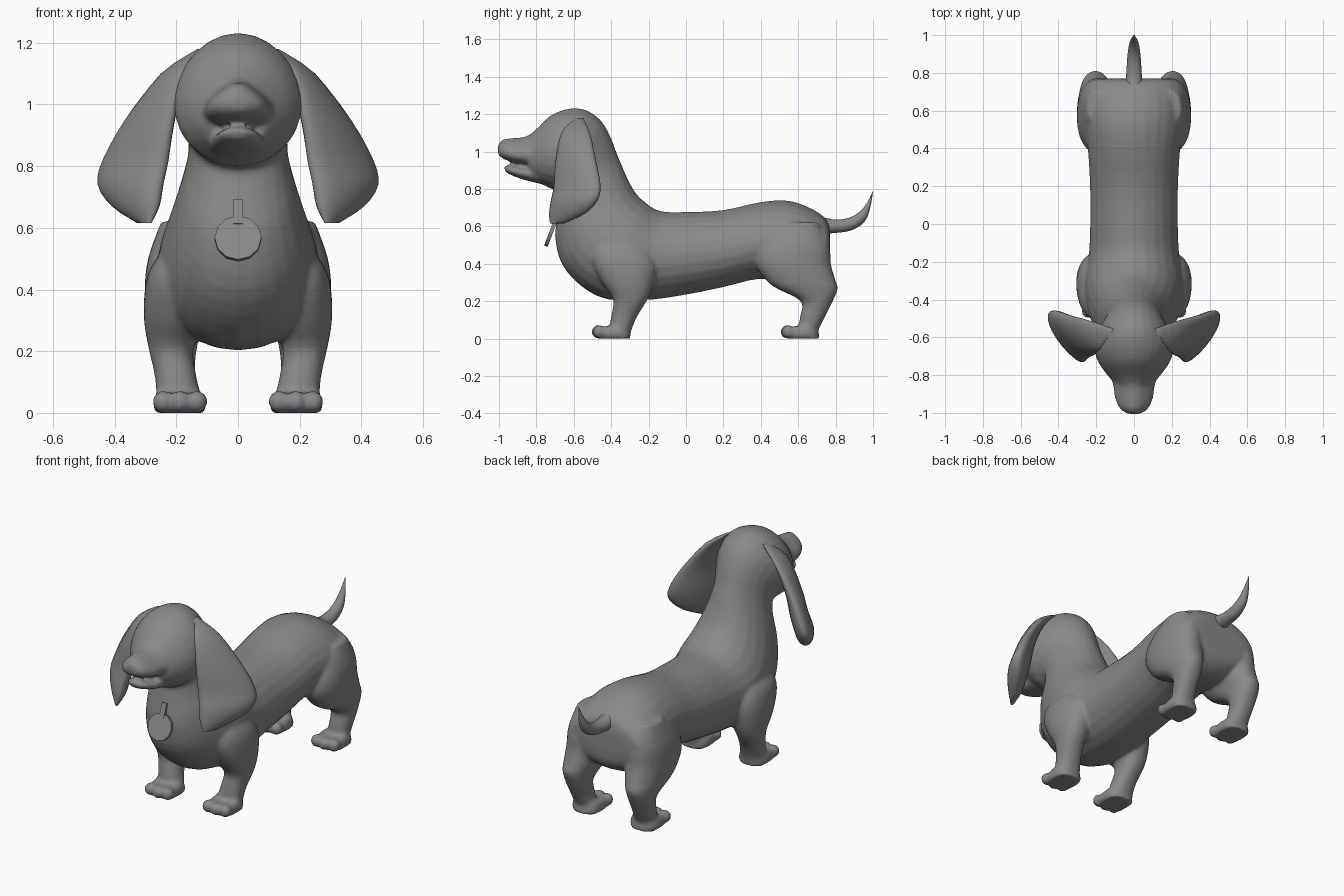
import bpy
import bmesh
import math
from mathutils import Vector, Matrix

cube = bpy.data.objects.get("Cube")
if cube:
    bpy.data.objects.remove(cube, do_unlink=True)

# One plain grey for the whole figure
grey = bpy.data.materials.new("plain_grey")
grey.use_nodes = True
colour = (0.25, 0.25, 0.25, 1)
grey.diffuse_color = colour
grey.node_tree.nodes["Principled BSDF"].inputs["Base Color"].default_value = colour

SIDES = 24
STEPS = 3


def ring(a, b, half_width, power=1.0, sag=0.0):
    """Rounded section whose long axis runs from a to b; sag widens it towards b."""
    a, b, w = Vector(a), Vector(b), Vector(half_width)
    centre, reach = (a + b) / 2, (a - b) / 2

    def soft(v):
        return math.copysign(abs(v) ** power, v)

    points = []
    for i in range(SIDES):
        angle = math.tau * i / SIDES
        along, across = soft(math.cos(angle)), soft(math.sin(angle))
        points.append(centre + reach * along + w * across * (1 - sag * along))
    return points


def blend(p, q, r, s, t):
    """Smooth curve from q to r."""
    return (q * 2 + (r - p) * t + (p * 2 - q * 5 + r * 4 - s) * t ** 2
            + (q * 3 - p - r * 3 + s) * t ** 3) / 2


def loft(bm, rings):
    """Skin a run of sections, with smooth steps in between, and cap both ends."""
    last = len(rings) - 1
    sections = []
    for k in range(last):
        group = [rings[max(k - 1, 0)], rings[k], rings[k + 1], rings[min(k + 2, last)]]
        for step in range(STEPS):
            sections.append([blend(*pts, step / STEPS) for pts in zip(*group)])
    sections.append(rings[last])
    loops = [[bm.verts.new(p) for p in section] for section in sections]
    for low, high in zip(loops, loops[1:]):
        for i in range(SIDES):
            j = (i + 1) % SIDES
            bm.faces.new((low[i], low[j], high[j], high[i]))
    bm.faces.new(loops[0])
    bm.faces.new(loops[-1])


def spine_loft(bm, rows, power=1.0, sag=0.0):
    """Rows: top y, top z, bottom y, bottom z, half width."""
    loft(bm, [ring((0, ty, tz), (0, by, bz), (w, 0, 0), power, sag)
              for ty, tz, by, bz, w in rows])


def limb_loft(bm, rows, side, shift=0.0, power=0.9):
    """Rows: height, front y, back y, inner x, outer x."""
    loft(bm, [ring((side * (inner + outer) / 2, front + shift, z),
                   (side * (inner + outer) / 2, back + shift, z),
                   ((outer - inner) / 2, 0, 0), power)
              for z, front, back, inner, outer in rows])


def finish(name, bm, angle=60):
    bmesh.ops.recalc_face_normals(bm, faces=bm.faces)
    mesh = bpy.data.meshes.new(name)
    bm.to_mesh(mesh)
    bm.free()
    mesh.materials.append(grey)
    obj = bpy.data.objects.new(name, mesh)
    bpy.context.collection.objects.link(obj)
    bpy.ops.object.select_all(action="DESELECT")
    obj.select_set(True)
    bpy.context.view_layer.objects.active = obj
    bpy.ops.object.shade_smooth_by_angle(angle=math.radians(angle))
    return obj


# Trunk, neck and skull in one run from rump to muzzle
skin = bmesh.new()
spine_loft(skin, [
    (.77, .56, .77, .45, .15), (.755, .63, .755, .36, .235),
    (.68, .69, .68, .30, .265), (.55, .737, .55, .29, .267),
    (.40, .73, .40, .32, .245), (.20, .687, .20, .275, .233),
    (0, .677, 0, .235, .232), (-.14, .682, -.20, .207, .24),
    (-.22, .73, -.42, .21, .265), (-.27, .78, -.56, .28, .25),
    (-.31, .85, -.665, .40, .218), (-.34, .92, -.70, .55, .185),
    (-.37, .99, -.68, .68, .163), (-.40, 1.07, -.665, .77, .162),
    (-.45, 1.16, -.68, .795, .182), (-.53, 1.22, -.72, .80, .203),
    (-.62, 1.23, -.75, .815, .205), (-.72, 1.195, -.78, .83, .175),
    (-.80, 1.12, -.82, .85, .132), (-.85, 1.08, -.84, .87, .10)], sag=.08)

# Upper and lower jaw, leaving the mouth ajar
spine_loft(skin, [
    (-.78, 1.12, -.78, .92, .115), (-.86, 1.08, -.86, .928, .103),
    (-.93, 1.072, -.93, .943, .092), (-.98, 1.064, -.98, .963, .068),
    (-1.007, 1.035, -1.005, .985, .03)], sag=.42)
spine_loft(skin, [
    (-.78, .925, -.77, .825, .10), (-.88, .92, -.87, .85, .083),
    (-.94, .927, -.93, .872, .064), (-.972, .922, -.967, .89, .032)])

FRONT_LEG = [(.58, -.46, -.30, .10, .195), (.48, -.50, -.20, .10, .278),
             (.40, -.50, -.155, .10, .302), (.30, -.45, -.17, .11, .305),
             (.21, -.39, -.205, .145, .29), (.12, -.40, -.26, .135, .27),
             (.05, -.41, -.29, .12, .265), (0, -.41, -.30, .12, .265)]
HIND_LEG = [(.62, .52, .71, .10, .25), (.50, .40, .767, .08, .292),
            (.40, .375, .775, .08, .303), (.31, .43, .80, .10, .298),
            (.265, .49, .812, .12, .29), (.20, .615, .785, .135, .275),
            (.12, .61, .745, .14, .265), (.05, .60, .71, .13, .26),
            (0, .60, .69, .13, .26)]
PAW = [(0, -.47, -.295, .11, .268), (.03, -.48, -.30, .103, .275),
       (.065, -.45, -.31, .115, .265)]

# Legs, paws and three toes per paw
for side in (1, -1):
    for leg, shift in ((FRONT_LEG, 0), (HIND_LEG, 1.01)):
        limb_loft(skin, leg, side)
        limb_loft(skin, PAW, side, shift, power=.7)
        for toe in (-1, 0, 1):
            spot = Vector((side * (.188 + toe * .055),
                           -.463 - .008 * (toe == 0) + shift, .036))
            bmesh.ops.create_uvsphere(
                skin, u_segments=12, v_segments=8, radius=.036,
                matrix=Matrix.Translation(spot))

# Fuse the overlapping volumes into one soft skin
body = finish("body", skin)
remesh = body.modifiers.new("fuse", "REMESH")
remesh.mode = "VOXEL"
remesh.voxel_size = .01
remesh.use_smooth_shade = True
relax = body.modifiers.new("relax", "SMOOTH")
relax.factor = .5
relax.iterations = 7

# Tail curling up to a point
tail = bmesh.new()
spine_loft(tail, [
    (.68, .67, .70, .55, .05), (.78, .637, .78, .563, .042),
    (.87, .645, .88, .577, .036), (.93, .68, .955, .625, .028),
    (.97, .73, .985, .70, .016), (1, .79, 1, .785, .002)])
finish("tail", tail)

# Hanging ears: height, outer rear corner, inner front corner, half thickness
EAR = [(1.18, .12, -.55, .10, -.59, .015), (1.10, .225, -.51, .165, -.66, .035),
       (.95, .345, -.475, .20, -.685, .045), (.82, .418, -.45, .218, -.69, .052),
       (.74, .432, -.465, .235, -.705, .055), (.67, .39, -.53, .25, -.72, .042),
       (.615, .32, -.65, .28, -.725, .012)]
for side, label in ((1, "left_ear"), (-1, "right_ear")):
    ear = bmesh.new()
    sections = []
    for z, ox, oy, ix, iy, thick in EAR:
        outward = Vector((side * (oy - iy), ix - ox, 0)).normalized() * thick
        bulge = outward * .35
        sections.append(ring(Vector((side * ox, oy, z)) + bulge,
                             Vector((side * ix, iy, z)) + bulge, outward))
    loft(ear, sections)
    finish(label, ear)

# Round tag and its hanger, leaning out from the chest
lean = Matrix.Rotation(math.radians(-21), 4, "X")
tag = bmesh.new()
bmesh.ops.create_cone(
    tag, cap_ends=True, segments=12, radius1=.076, radius2=.076, depth=.02,
    matrix=Matrix.Translation((0, -.722, .565)) @ lean
    @ Matrix.Rotation(math.pi / 2, 4, "X"))
finish("tag", tag, 30)
hanger = bmesh.new()
bmesh.ops.create_cube(
    hanger, size=1, matrix=Matrix.Translation((0, -.692, .65)) @ lean
    @ Matrix.Diagonal((.03, .02, .085, 1)))
finish("tag_hanger", hanger, 30)
